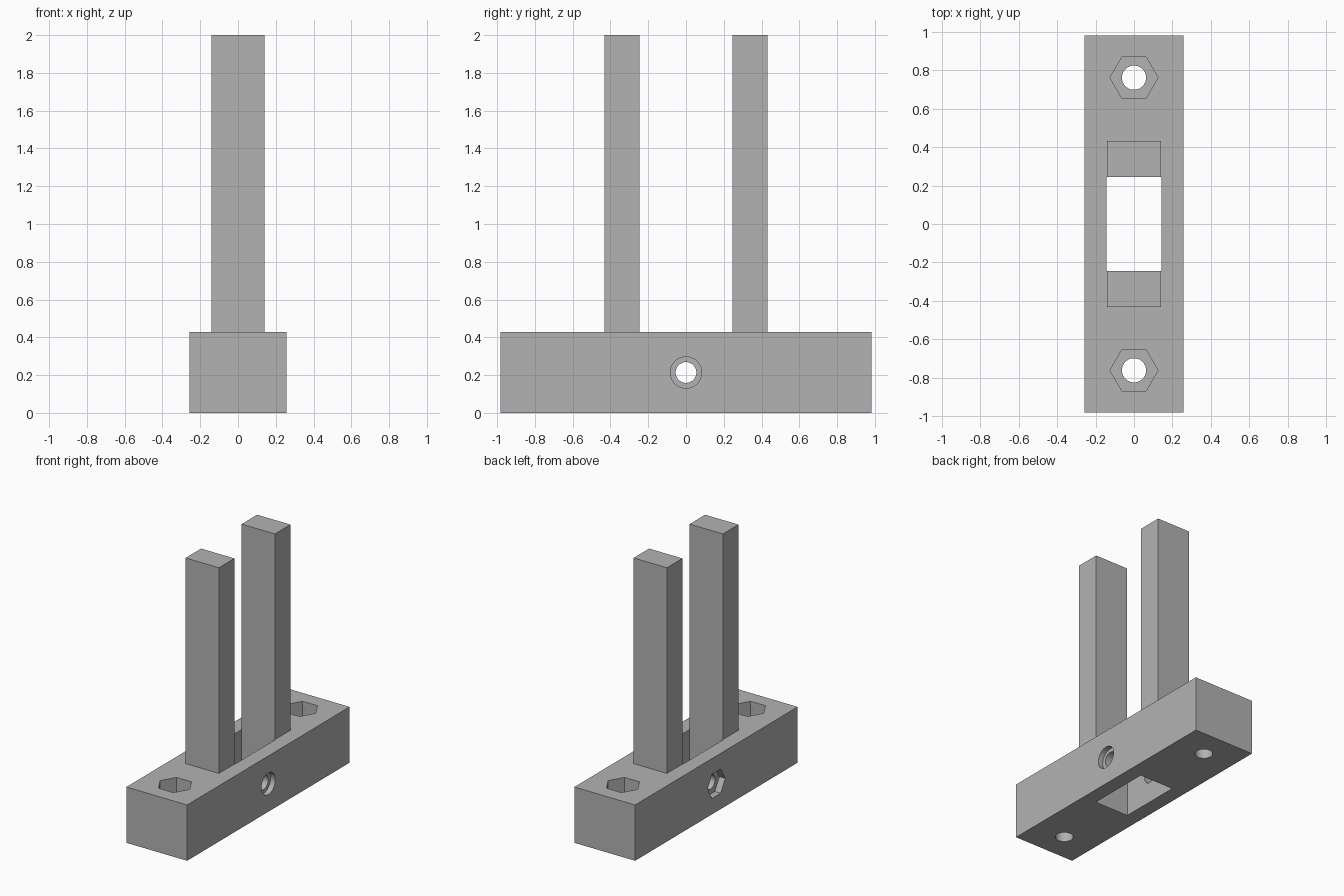
import bpy
from math import radians

if "Cube" in bpy.data.objects:
    bpy.data.objects.remove(bpy.data.objects["Cube"], do_unlink=True)

HALF_X, HALF_Y, BASE_H = 0.257, 0.982, 0.427
POST_X, POST_IN, POST_OUT = 0.141, 0.245, 0.432
BOLT_Y, CROSS_Z = 0.762, 0.214

grey = bpy.data.materials.new("plain grey")
grey.use_nodes = True
grey.diffuse_color = (0.45, 0.45, 0.45, 1)
grey.node_tree.nodes["Principled BSDF"].inputs["Base Color"].default_value = (0.45, 0.45, 0.45, 1)


def box(name, low, high):
    """Box between two opposite corners."""
    bpy.ops.mesh.primitive_cube_add(size=1, location=[(a + b) / 2 for a, b in zip(low, high)])
    ob = bpy.context.object
    ob.name = name
    ob.scale = [b - a for a, b in zip(low, high)]
    bpy.ops.object.transform_apply(location=False, rotation=False, scale=True)
    ob.data.materials.append(grey)
    return ob


def prism(name, sides, radius, depth, centre, rotation=(0, 0, 0)):
    """Round or hexagonal cutter, along z unless rotated."""
    bpy.ops.mesh.primitive_cylinder_add(vertices=sides, radius=radius, depth=depth,
                                        location=centre, rotation=rotation)
    ob = bpy.context.object
    ob.name = name
    ob.data.materials.append(grey)
    return ob


def cut(target, cutter):
    """Subtract the cutter, then discard it."""
    mod = target.modifiers.new("cut", "BOOLEAN")
    mod.operation, mod.solver, mod.object = "DIFFERENCE", "EXACT", cutter
    bpy.context.view_layer.objects.active = target
    bpy.ops.object.modifier_apply(modifier=mod.name)
    bpy.data.objects.remove(cutter, do_unlink=True)


# Base block with the open window between the posts
base = box("base_block", (-HALF_X, -HALF_Y, 0), (HALF_X, HALF_Y, BASE_H))
cut(base, box("window_cutter", (-POST_X - 0.003, -POST_IN, -0.1), (POST_X + 0.003, POST_IN, 0.6)))

# Vertical bolt holes with hexagonal nut pockets in the top
for y in (-BOLT_Y, BOLT_Y):
    cut(base, prism("bolt_cutter", 48, 0.063, 1, (0, y, 0.2)))
    cut(base, prism("nut_cutter", 6, 0.125, 0.4, (0, y, BASE_H), (0, 0, radians(90))))

# Cross hole: round recess on the left face, nut pocket on the right face
lie = (0, radians(90), 0)
cut(base, prism("cross_cutter", 48, 0.055, 1, (0, 0, CROSS_Z), lie))
cut(base, prism("head_cutter", 48, 0.083, 0.08, (HALF_X, 0, CROSS_Z), lie))
cut(base, prism("cross_nut_cutter", 6, 0.107, 0.1, (-HALF_X, 0, CROSS_Z), lie))

bpy.ops.object.select_all(action="DESELECT")
base.select_set(True)
bpy.context.view_layer.objects.active = base
bpy.ops.object.shade_smooth_by_angle(angle=radians(30))

# Two upright posts at the ends of the window
for name, side in (("front_post", -1), ("back_post", 1)):
    y0, y1 = sorted((side * POST_IN, side * POST_OUT))
    box(name, (-POST_X, y0, BASE_H), (POST_X, y1, 2))
